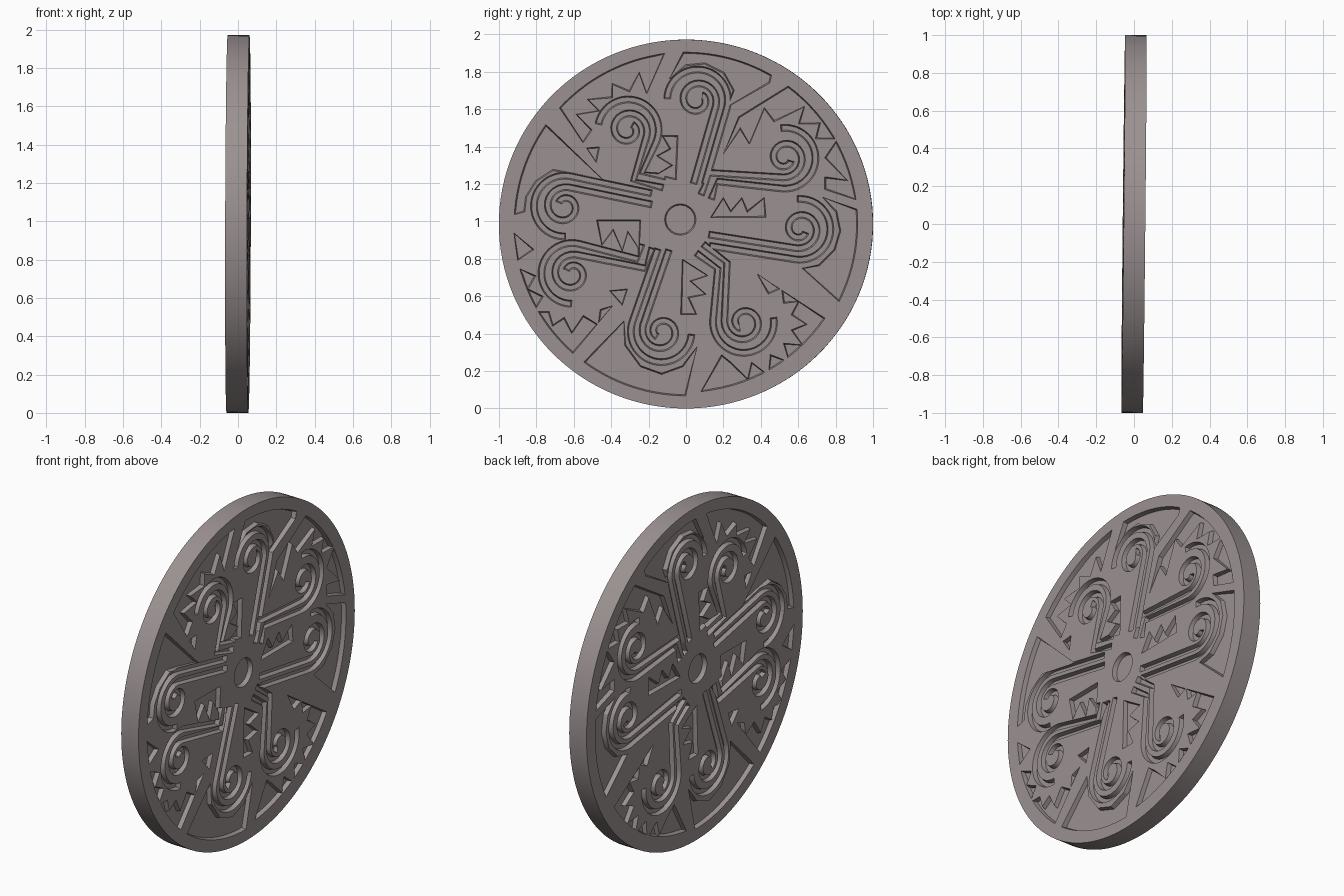
import bpy, bmesh, math
from mathutils import Vector, Matrix

if "Cube" in bpy.data.objects:
    bpy.data.objects.remove(bpy.data.objects["Cube"])

HALF, DEPTH, TAPER = 0.057, 0.025, 0.008
CZ = 0.986

stone = bpy.data.materials.new("warm grey stone")
stone.diffuse_color = (0.33, 0.285, 0.285, 1)
stone.use_nodes = True
stone.node_tree.nodes["Principled BSDF"].inputs["Base Color"].default_value = stone.diffuse_color


def new_object(name, bm):
    bmesh.ops.recalc_face_normals(bm, faces=bm.faces[:])
    me = bpy.data.meshes.new(name)
    bm.to_mesh(me)
    bm.free()
    me.materials.append(stone)
    ob = bpy.data.objects.new(name, me)
    bpy.context.collection.objects.link(ob)
    return ob


def inset(pts, d):
    """Move a counter-clockwise outline inwards by about d."""
    out = []
    for i, p in enumerate(pts):
        a = (p - pts[i - 1]).normalized()
        b = (pts[(i + 1) % len(pts)] - p).normalized()
        n = Vector((-a.y, a.x)) + Vector((-b.y, b.x))
        out.append(p + n * d / max(0.8, 1 + a.dot(b)))
    return out


cutters = []


def carve(pts):
    """Sloped-wall cutter for one outline, on both faces of the disc."""
    pts = [Vector(p) for p in pts]
    area = sum(pts[i - 1].cross(p) for i, p in enumerate(pts))
    if area < 0:
        pts.reverse()
    floor = inset(pts, TAPER)
    bm = bmesh.new()
    for s in (1, -1):
        top = [bm.verts.new((s * (HALF + 0.005), p.x, p.y)) for p in pts]
        low = [bm.verts.new((s * (HALF - DEPTH), p.x, p.y)) for p in floor]
        n = len(top)
        bm.faces.new(top)
        bm.faces.new(low[::-1])
        for i in range(n):
            j = (i + 1) % n
            bm.faces.new((top[j], top[i], low[i], low[j]))
    ob = new_object("groove_cutter", bm)
    ob.hide_render = True
    cutters.append(ob)


def arc(a0, a1, r=0.92, c=(0, CZ), n=14):
    return [(c[0] + r * math.cos(math.radians(a0 + (a1 - a0) * i / n)),
             c[1] + r * math.sin(math.radians(a0 + (a1 - a0) * i / n)))
            for i in range(n + 1)]


def strip(path, w=0.04):
    """Constant-width groove along a path."""
    left, right = [], []
    for i, p in enumerate(path):
        t = (path[min(i + 1, len(path) - 1)] - path[max(i - 1, 0)]).normalized()
        n = Vector((-t.y, t.x)) * w / 2
        left.append(p + n)
        right.append(p - n)
    carve(left + right[::-1])


def strand(base, c, r0, r1, turn, shift):
    """Stem that runs tangentially into a counter-clockwise curl."""
    c = Vector(c)
    base = [Vector(b) for b in base]
    path = []
    chain = base + [c]
    for i, b in enumerate(base):
        d = (chain[i + 1] - b).normalized()
        if i:
            d = (d + (b - base[i - 1]).normalized()).normalized()
        path.append(b + Vector((d.y, -d.x)) * shift)
    v = path[-1] - c
    start = math.atan2(v.y, v.x) + math.acos(r0 / v.length)
    n = 30
    for i in range(n + 1):
        a = start + math.radians(turn) * i / n
        r = r0 + (r1 - r0) * i / n
        path.append(c + Vector((math.cos(a), math.sin(a))) * r)
    strip(path)


# Eight curled hooks: stem points, curl centre
hooks = [
    ([(0.04, 1.2)], (0.06, 1.65)),
    ([(0.08, 1.14), (0.13, 1.26)], (0.53, 1.34)),
    ([(0.12, 0.93)], (0.61, 0.96)),
    ([(0.09, 0.88), (0.22, 0.78)], (0.31, 0.46)),
    ([(-0.09, 0.85)], (-0.13, 0.41)),
    ([(-0.18, 0.86), (-0.22, 0.75)], (-0.61, 0.72)),
    ([(-0.18, 1.09)], (-0.65, 1.08)),
    ([(-0.12, 1.18), (-0.28, 1.22)], (-0.31, 1.49)),
]
for base, c in hooks:
    strand(base, c, 0.105, 0.035, 430, 0.0)
    strand(base, c, 0.165, 0.16, 195, 0.06)

# Outer panels: rim arc closed by plain or toothed inner edges
carve(arc(91, 60) + [(0.45, 1.74), (0.22, 1.61), (0.25, 1.7), (0.2, 1.79), (0.1, 1.84),
                     (0.0, 1.83), (-0.09, 1.76)])
carve(arc(53.5, 8) + [(0.74, 1.17), (0.74, 1.24), (0.86, 1.22), (0.74, 1.34), (0.81, 1.44),
                      (0.69, 1.44), (0.71, 1.52), (0.6, 1.52), (0.63, 1.61), (0.47, 1.53),
                      (0.42, 1.6), (0.34, 1.41), (0.29, 1.49), (0.2, 1.36), (0.28, 1.56)])
carve(arc(5, -27) + [(0.62, 0.75), (0.71, 0.77), (0.79, 0.85), (0.82, 0.95), (0.8, 1.05),
                     (0.73, 1.13)])
carve(arc(-34, -85, 0.9) + [(0.19, 0.29), (0.24, 0.25), (0.33, 0.16), (0.35, 0.25), (0.44, 0.18),
                            (0.45, 0.29), (0.55, 0.25), (0.52, 0.35), (0.62, 0.34), (0.56, 0.42),
                            (0.64, 0.45), (0.56, 0.5), (0.6, 0.57), (0.52, 0.56), (0.51, 0.64),
                            (0.44, 0.61), (0.38, 0.72)])
carve(arc(-90, -126.6) + [(-0.33, 0.47), (-0.32, 0.34), (-0.24, 0.23), (-0.13, 0.19),
                          (-0.02, 0.23), (0.06, 0.33)])
carve(arc(-131, -165) + [(-0.8, 0.71), (-0.84, 0.64), (-0.76, 0.6), (-0.81, 0.52), (-0.73, 0.52),
                         (-0.71, 0.45), (-0.65, 0.49), (-0.61, 0.41), (-0.55, 0.5),
                         (-0.47, 0.45), (-0.46, 0.53), (-0.39, 0.55)])
carve([(-0.92, 0.94), (-0.81, 0.85), (-0.9, 0.79)])
carve(arc(144.5, 177) + [(-0.86, 1.05), (-0.85, 1.13), (-0.8, 1.21), (-0.71, 1.27),
                         (-0.6, 1.25), (-0.44, 1.22)])
carve(arc(137.5, 97) + [(-0.21, 1.68), (-0.25, 1.79), (-0.3, 1.69), (-0.39, 1.73), (-0.39, 1.66),
                        (-0.52, 1.65), (-0.46, 1.59), (-0.58, 1.57), (-0.5, 1.49),
                        (-0.57, 1.39), (-0.46, 1.4), (-0.48, 1.3), (-0.41, 1.21)])

# Toothed wedges between the hooks
carve([(0.13, 1.02), (0.2, 1.13), (0.24, 1.06), (0.3, 1.13), (0.33, 1.06), (0.42, 1.13),
       (0.43, 1.02)])
carve([(-0.24, 1.01), (-0.25, 0.85), (-0.31, 0.94), (-0.34, 0.84), (-0.39, 0.95),
       (-0.45, 0.87), (-0.48, 1.01)])
carve([(-0.02, 0.8), (0.12, 0.71), (0.03, 0.68), (0.11, 0.61), (0.02, 0.59), (0.06, 0.5),
       (-0.03, 0.5)])
carve([(-0.05, 1.22), (-0.16, 1.25), (-0.08, 1.3), (-0.16, 1.35), (-0.09, 1.39),
       (-0.13, 1.46), (-0.04, 1.46)])
carve([(-0.41, 0.63), (-0.31, 0.64), (-0.34, 0.55)])

# Hub
carve(arc(0, 348.75, 0.085, (-0.03, 1.01), 31))

# Disc body
bm = bmesh.new()
bmesh.ops.create_cone(bm, cap_ends=True, segments=128, radius1=1, radius2=1, depth=2 * HALF,
                      matrix=Matrix.Translation((0, 0, CZ)) @ Matrix.Diagonal((1, 1, CZ, 1))
                      @ Matrix.Rotation(math.pi / 2, 4, 'Y'))
disc = new_object("carved_disc", bm)
for ob in cutters:
    m = disc.modifiers.new("carve", 'BOOLEAN')
    m.operation, m.solver, m.object = 'DIFFERENCE', 'MANIFOLD', ob

# Bake the carving and drop the cutters
dg = bpy.context.evaluated_depsgraph_get()
carved = bpy.data.meshes.new_from_object(disc.evaluated_get(dg))
disc.modifiers.clear()
disc.data = carved
for ob in cutters:
    bpy.data.objects.remove(ob)

# Slight lean seen in the front and top views
lean = Matrix.Rotation(-0.01, 4, 'Z') @ Matrix.Rotation(0.003, 4, 'Y')
carved.transform(Matrix.Translation((0, 0, CZ)) @ lean @ Matrix.Translation((0, 0, -CZ)))

bpy.context.view_layer.objects.active = disc
disc.select_set(True)
bpy.ops.object.shade_smooth_by_angle(angle=math.radians(30))
